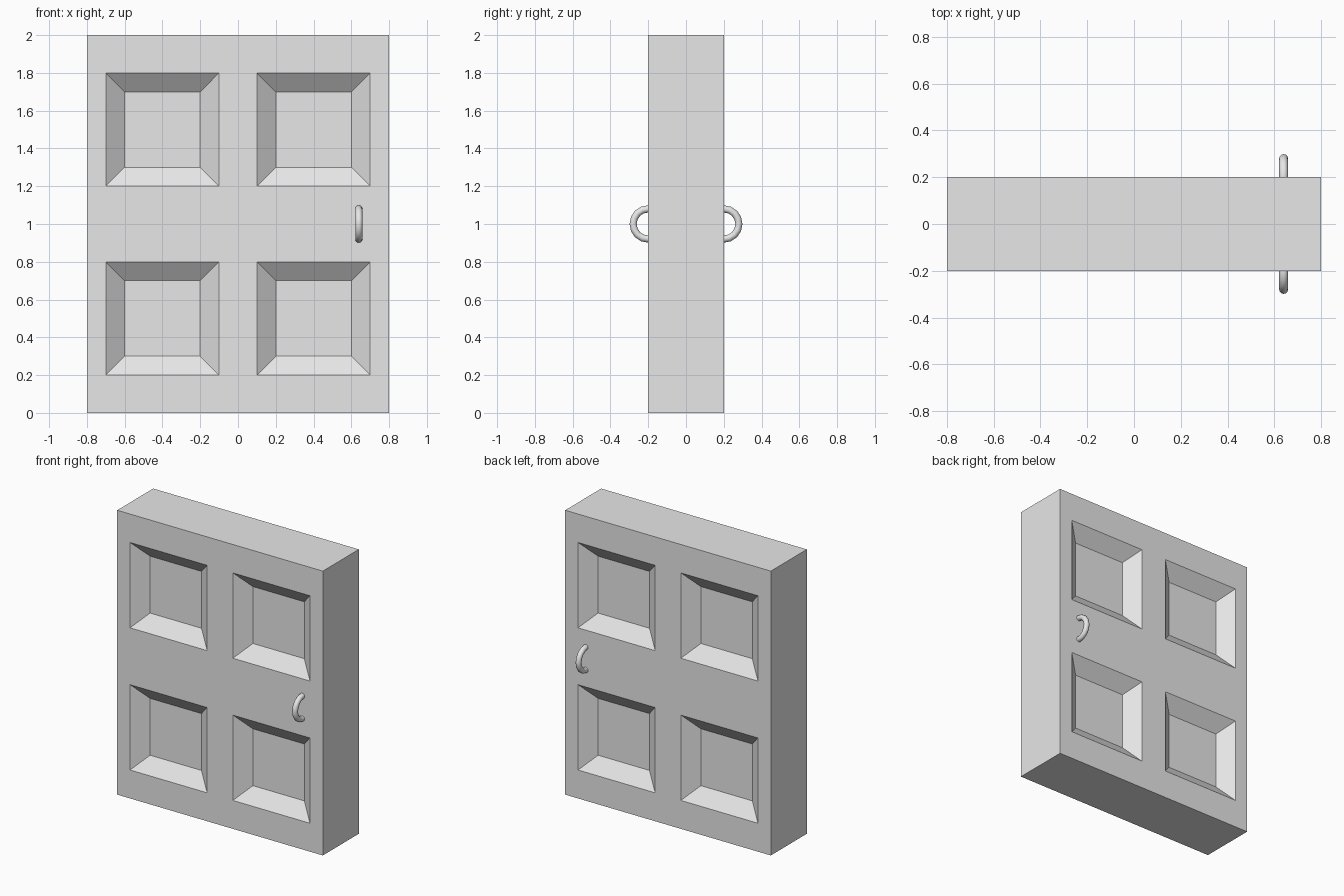
import bpy, bmesh, math
from mathutils import Vector

cube = bpy.data.objects.get("Cube")
if cube:
    bpy.data.objects.remove(cube, do_unlink=True)

# One grey for the whole door
GREY = (0.8, 0.8, 0.8, 1.0)
grey = bpy.data.materials.new("light grey")
grey.use_nodes = True
grey.diffuse_color = GREY
grey.node_tree.nodes["Principled BSDF"].inputs["Base Color"].default_value = GREY

WIDTH, DEPTH, HEIGHT = 1.6, 0.4, 2.0
X_CUTS = (-0.7, -0.1, 0.1, 0.7)
Z_CUTS = (0.2, 0.8, 1.2, 1.8)


def is_panel(face):
    """Front or back face lying inside one of the four panel openings."""
    c = face.calc_center_median()
    return (abs(face.normal.y) > 0.9 and 0.1 < abs(c.x) < 0.7
            and 0.2 < abs(c.z - HEIGHT / 2) < 0.8)


# Door slab: a box scored along the panel borders
bm = bmesh.new()
bmesh.ops.create_cube(bm, size=1)
bmesh.ops.scale(bm, vec=(WIDTH, DEPTH, HEIGHT), verts=bm.verts)
bmesh.ops.translate(bm, vec=(0, 0, HEIGHT / 2), verts=bm.verts)
for axis, cuts in ((Vector((1, 0, 0)), X_CUTS), (Vector((0, 0, 1)), Z_CUTS)):
    for cut in cuts:
        bmesh.ops.bisect_plane(bm, geom=bm.verts[:] + bm.edges[:] + bm.faces[:],
                               plane_co=axis * cut, plane_no=axis)

# Recessed panels with sloping borders, on both sides
bm.normal_update()
panels = [f for f in bm.faces if is_panel(f)]
bmesh.ops.inset_individual(bm, faces=panels, thickness=0.1, depth=-0.08,
                           use_even_offset=True)
mesh = bpy.data.meshes.new("door_slab")
bm.to_mesh(mesh)
bm.free()
mesh.materials.append(grey)
bpy.context.collection.objects.link(bpy.data.objects.new("door_slab", mesh))

# Ring handles, half sunk into each side
for name, side in (("front_handle", -1), ("back_handle", 1)):
    bpy.ops.mesh.primitive_torus_add(
        major_radius=0.08, minor_radius=0.019, major_segments=16, minor_segments=12,
        location=(0.64, side * DEPTH / 2, 1.0), rotation=(0, math.pi / 2, 0))
    handle = bpy.context.object
    handle.name = name
    handle.data.materials.append(grey)
    bpy.ops.object.shade_smooth_by_angle(angle=math.radians(40))
